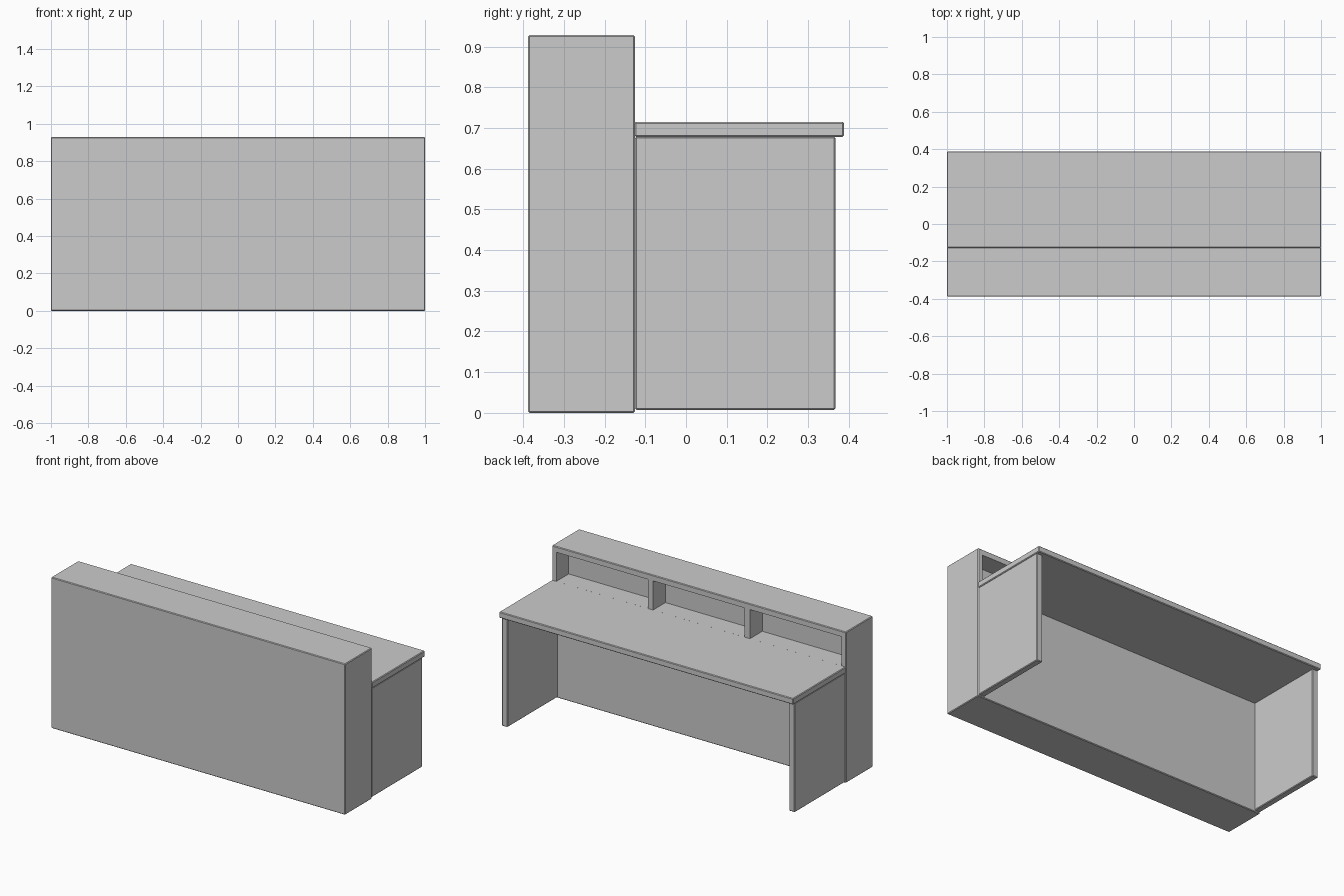
import bpy
import bmesh

if "Cube" in bpy.data.objects:
    bpy.data.objects.remove(bpy.data.objects["Cube"])


def box(name, lo, hi, bevel=0.004):
    """Axis-aligned box between two corners, with a small chamfer."""
    bm = bmesh.new()
    bmesh.ops.create_cube(bm, size=1)
    for v in bm.verts:
        for i in range(3):
            v.co[i] = lo[i] if v.co[i] < 0 else hi[i]
    if bevel:
        bmesh.ops.bevel(bm, geom=bm.edges[:], offset=bevel, segments=1,
                        affect='EDGES')
    bmesh.ops.recalc_face_normals(bm, faces=bm.faces[:])
    mesh = bpy.data.meshes.new(name)
    bm.to_mesh(mesh)
    bm.free()
    obj = bpy.data.objects.new(name, mesh)
    bpy.context.collection.objects.link(obj)
    return obj


# Tall front counter
counter = box("front_counter", (-1, -0.388, 0), (1, -0.125, 0.928))

# Three open cubbies cut into the back of the counter, above the desk
wall, divider = 0.03, 0.036
bay = (2 - 2 * wall - 2 * divider) / 3
for i in range(3):
    x = -1 + wall + i * (bay + divider)
    cutter = box(f"cubby_cutter_{i + 1}", (x, -0.245, 0.714),
                 (x + bay, -0.05, 0.893), bevel=0)
    cutter.hide_render = True
    cutter.hide_set(True)
    cutter.display_type = 'WIRE'
    cut = counter.modifiers.new(f"cubby_{i + 1}", 'BOOLEAN')
    cut.operation = 'DIFFERENCE'
    cut.solver = 'EXACT'
    cut.object = cutter

# Work surface overhanging the side panels
box("desk_top", (-1, -0.127, 0.678), (1, 0.388, 0.715))

# Side panels carrying the desk top
for side, name in ((-1, "left_side_panel"), (1, "right_side_panel")):
    xs = sorted((side * 0.997, side * 0.958))
    box(name, (xs[0], -0.125, 0.007), (xs[1], 0.367, 0.679))
